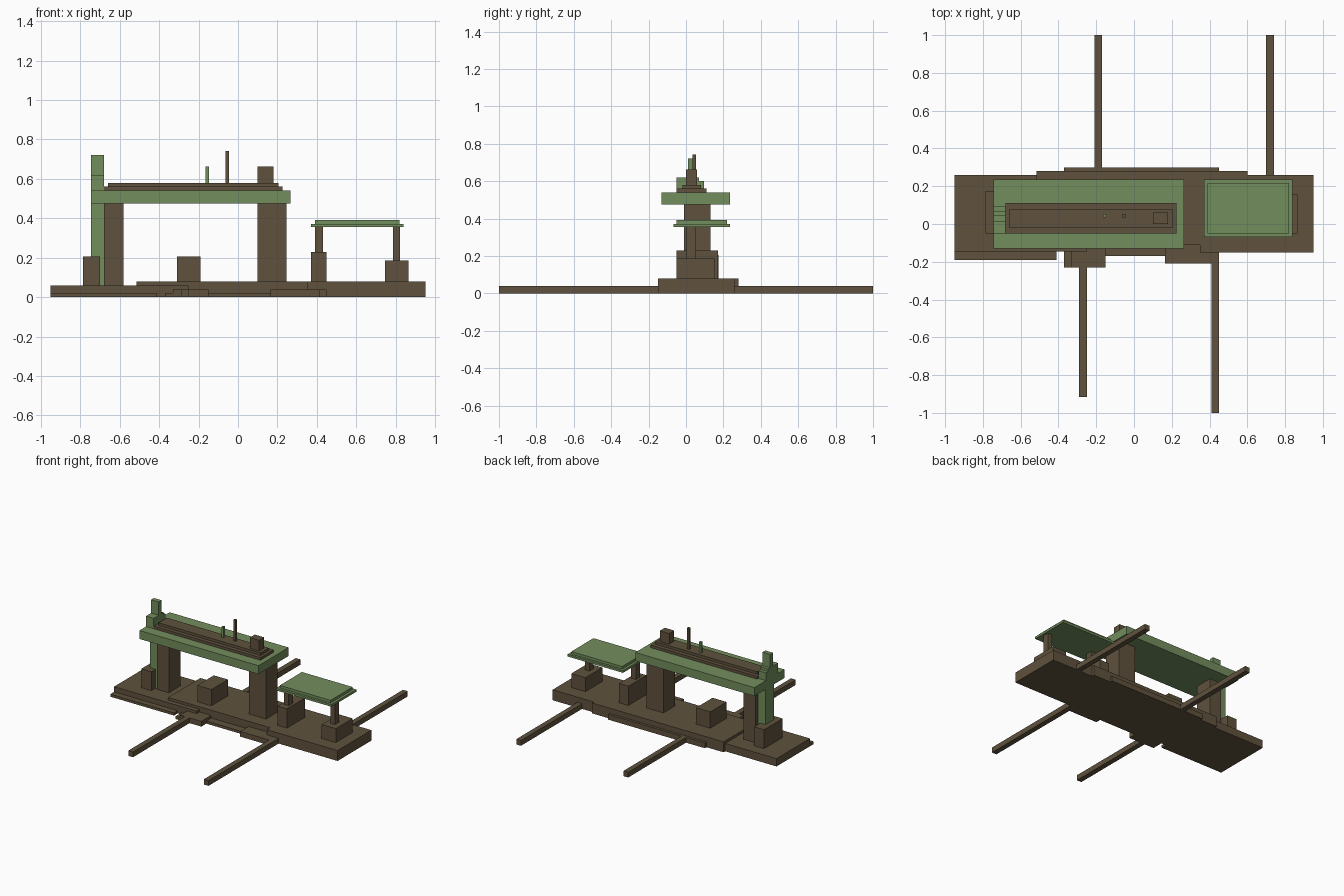
import bpy

def material(name, color):
    m = bpy.data.materials.new(name)
    m.diffuse_color = (*color, 1)
    return m

BROWN = material("dark_brown", (0.115, 0.085, 0.048))
GREEN = material("moss_green", (0.17, 0.27, 0.11))

def box(name, x, y, z, mat=BROWN):
    """Axis-aligned box from (min, max) ranges."""
    bpy.ops.mesh.primitive_cube_add(size=1, location=[sum(r) / 2 for r in (x, y, z)])
    o = bpy.context.object
    o.name = name
    o.scale = [r[1] - r[0] for r in (x, y, z)]
    bpy.ops.object.transform_apply(location=False, rotation=False, scale=True)
    o.data.materials.append(mat)
    return o

# Ground slabs
box("left_slab", (-0.95, -0.25), (-0.145, 0.26), (0, 0.06))
box("middle_slab", (-0.515, 0.60), (-0.11, 0.28), (0, 0.08))
box("right_slab", (0.35, 0.95), (-0.15, 0.26), (0, 0.08))

# Low steps around the slabs
box("left_step", (-0.95, -0.41), (-0.19, -0.14), (0, 0.02))
box("front_step_low", (-0.37, -0.15), (-0.23, -0.10), (0, 0.02))
box("front_step_high", (-0.33, -0.15), (-0.23, -0.10), (0, 0.04))
box("middle_step", (-0.15, 0.165), (-0.17, -0.10), (0, 0.02))
box("right_step", (0.165, 0.45), (-0.21, -0.10), (0, 0.04))
box("back_step", (-0.37, 0.45), (0.27, 0.30), (0, 0.04))

# Long ground bars
for i, (x, y) in enumerate([(-0.19, (0.28, 1)), (0.72, (0.25, 1)),
                            (-0.27, (-0.915, -0.2)), (0.43, (-1, -0.2))]):
    box(f"ground_bar_{i}", (x - 0.02, x + 0.02), y, (0, 0.04))

# Blocks standing on the slabs
box("left_block", (-0.785, -0.70), (-0.05, 0.175), (0.06, 0.205))
box("middle_block", (-0.31, -0.19), (-0.05, 0.15), (0.08, 0.205))
box("canopy_block_left", (0.37, 0.45), (-0.05, 0.17), (0.08, 0.228))
box("canopy_block_right", (0.745, 0.865), (-0.05, 0.155), (0.08, 0.187))

# Main columns and roof
box("left_column", (-0.68, -0.58), (-0.01, 0.13), (0.06, 0.48))
box("right_column", (0.10, 0.245), (-0.01, 0.13), (0.08, 0.48))
box("main_roof", (-0.745, 0.265), (-0.13, 0.235), (0.475, 0.54), GREEN)
box("roof_plate_lower", (-0.68, 0.225), (-0.05, 0.11), (0.54, 0.56))
box("roof_plate_upper", (-0.66, 0.205), (-0.02, 0.08), (0.56, 0.58))
box("roof_box", (0.10, 0.18), (0.0, 0.06), (0.58, 0.662))
box("short_pipe", (-0.165, -0.148), (0.035, 0.053), (0.58, 0.662), GREEN)
box("tall_pipe", (-0.063, -0.045), (0.035, 0.053), (0.58, 0.742))

# Green end tower
TX = (-0.745, -0.68)
box("tower_shaft", TX, (0.0, 0.10), (0.06, 0.48), GREEN)
box("tower_shoulder", TX, (-0.05, 0.07), (0.54, 0.62), GREEN)
box("tower_back_shoulder", TX, (0.07, 0.095), (0.54, 0.60), GREEN)
box("tower_top", TX, (0.01, 0.045), (0.62, 0.722), GREEN)

# Small canopy
box("canopy_post_left", (0.39, 0.43), (0.0, 0.05), (0.22, 0.36))
box("canopy_post_right", (0.785, 0.822), (0.0, 0.05), (0.18, 0.36))
box("canopy_lower", (0.37, 0.84), (-0.068, 0.235), (0.355, 0.372), GREEN)
box("canopy_upper", (0.39, 0.82), (-0.05, 0.218), (0.372, 0.392), GREEN)
